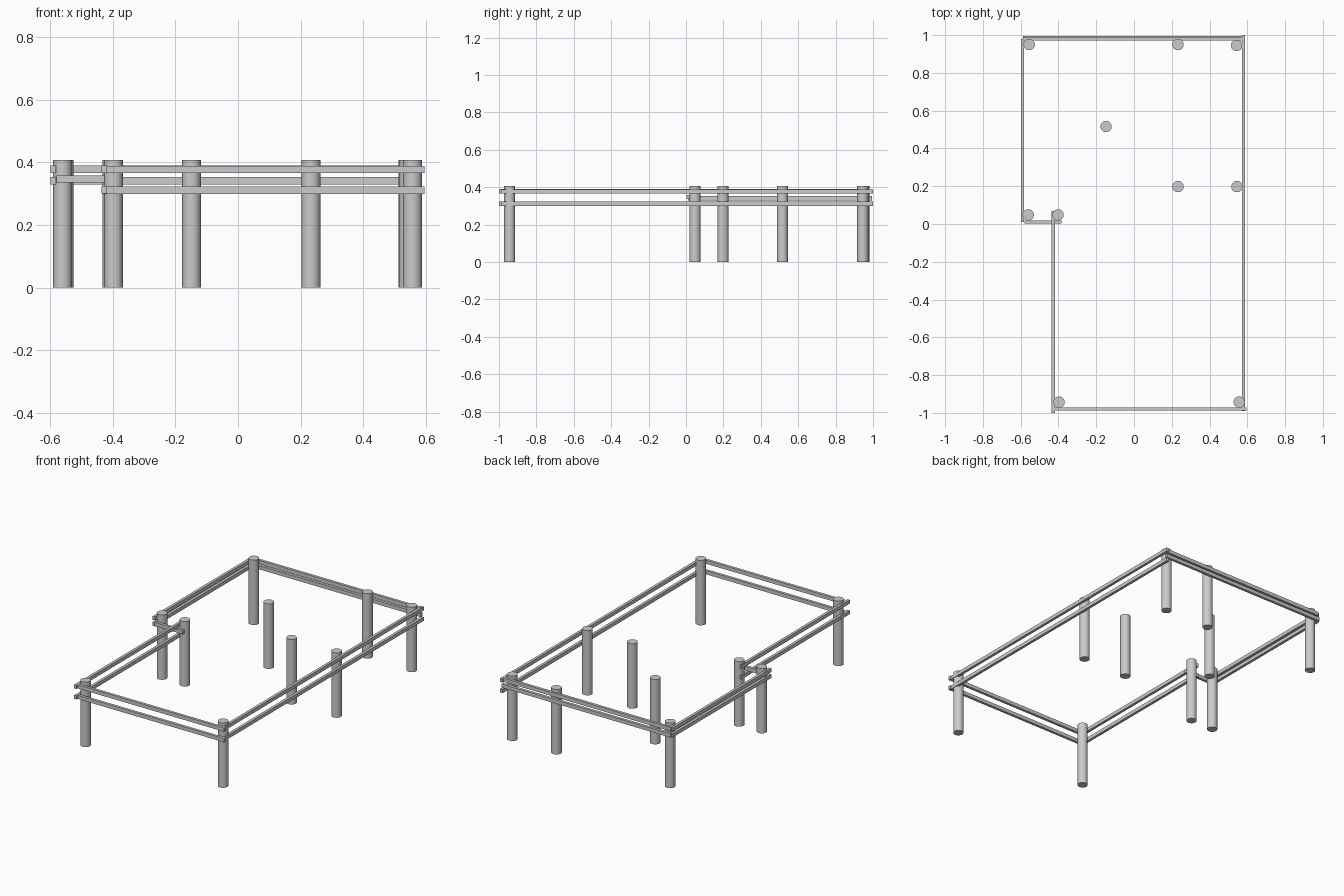
import bpy

if "Cube" in bpy.data.objects:
    bpy.data.objects.remove(bpy.data.objects["Cube"])

POST_R, POST_H = 0.03, 0.407
RAIL_W, RAIL_H = 0.017, 0.023


def post(name, x, y):
    bpy.ops.mesh.primitive_cylinder_add(vertices=32, radius=POST_R, depth=POST_H,
                                        location=(x, y, POST_H / 2))
    bpy.context.object.name = name
    bpy.ops.object.shade_smooth_by_angle()


def rail(name, x0, x1, y0, y1, z):
    bpy.ops.mesh.primitive_cube_add(size=1, location=((x0 + x1) / 2, (y0 + y1) / 2, z))
    ob = bpy.context.object
    ob.name = name
    ob.scale = (x1 - x0, y1 - y0, RAIL_H)
    bpy.ops.object.transform_apply(location=False, rotation=False, scale=True)


def rail_x(name, x0, x1, y, z):
    rail(name, x0, x1, y - RAIL_W / 2, y + RAIL_W / 2, z)


def rail_y(name, x, y0, y1, z):
    rail(name, x - RAIL_W / 2, x + RAIL_W / 2, y0, y1, z)


# Round posts
posts = {
    "back_left_post": (-0.555, 0.95), "back_middle_post": (0.233, 0.95),
    "back_right_post": (0.543, 0.945), "inner_left_post": (-0.148, 0.516),
    "inner_right_post": (0.233, 0.198), "right_middle_post": (0.545, 0.198),
    "step_outer_post": (-0.56, 0.048), "step_inner_post": (-0.402, 0.048),
    "front_left_post": (-0.397, -0.943), "front_right_post": (0.557, -0.943),
}
for name, (x, y) in posts.items():
    post(name, x, y)

# Paired rails around the deck outline
for level, z in (("upper", 0.377), ("lower", 0.311)):
    rail_y(f"right_rail_{level}", 0.58, -0.985 if level == "upper" else -0.99, 1.0, z)
    rail_x(f"front_rail_{level}", -0.43, 0.595, -0.98, z)
    rail_y(f"left_front_rail_{level}", -0.427, -1.0, 0.07, z + 0.001)

# Rear part: closer spaced rails
for level, z, dy in (("upper", 0.378, 0.0), ("lower", 0.341, 0.005)):
    rail_x(f"back_rail_{level}", -0.588, 0.582, 0.981 + dy, z)
    rail_y(f"left_back_rail_{level}", -0.59, 0.01, 0.98, z)

# Short rail across the step
rail_x("step_rail", -0.58, -0.385, 0.011, 0.347)
